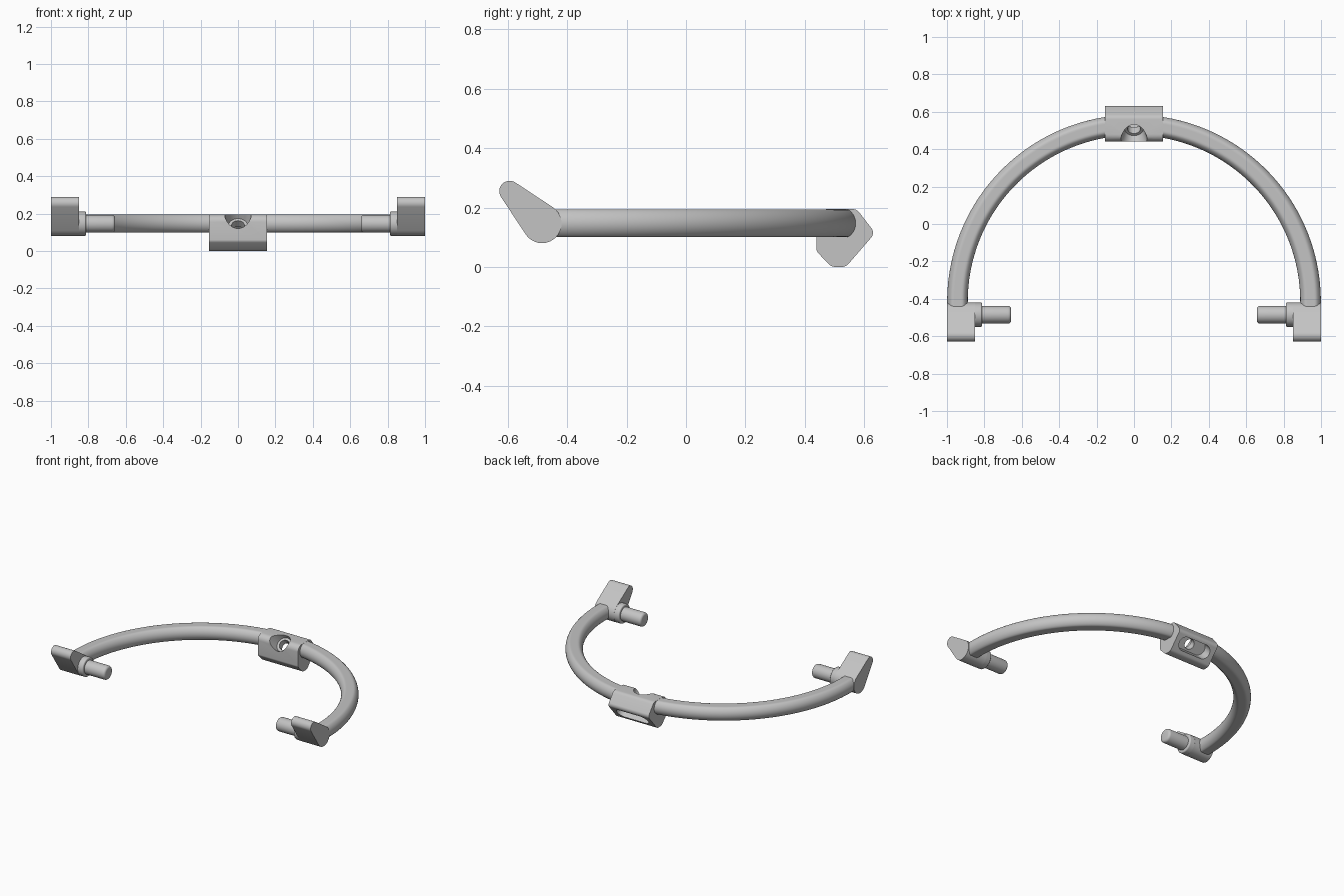
import bpy, bmesh, math
from mathutils import Matrix, Vector
from mathutils.geometry import convex_hull_2d

cube = bpy.data.objects.get("Cube")
if cube:
    bpy.data.objects.remove(cube)

grey = bpy.data.materials.new("light_grey")
grey.use_nodes = True
grey.diffuse_color = (0.55, 0.55, 0.55, 1)
for node in grey.node_tree.nodes:
    if node.type == "BSDF_PRINCIPLED":
        node.inputs["Base Color"].default_value = grey.diffuse_color


def frame(x_axis, y_axis, z_axis, origin):
    m = Matrix((x_axis, y_axis, z_axis)).transposed().to_4x4()
    m.translation = Vector(origin)
    return m


SIDE = frame((0, 1, 0), (0, 0, 1), (1, 0, 0), (0, 0, 0))  # profile in y, z; depth in x


def make(name, bm):
    bmesh.ops.recalc_face_normals(bm, faces=bm.faces[:])
    mesh = bpy.data.meshes.new(name)
    bm.to_mesh(mesh)
    bm.free()
    mesh.materials.append(grey)
    obj = bpy.data.objects.new(name, mesh)
    bpy.context.collection.objects.link(obj)
    return obj


def activate(obj):
    bpy.ops.object.select_all(action="DESELECT")
    obj.select_set(True)
    bpy.context.view_layer.objects.active = obj


def smooth(obj, mirrored=False):
    activate(obj)
    bpy.ops.object.shade_smooth_by_angle(angle=math.radians(28))
    if mirrored:
        obj.modifiers.new("mirror", "MIRROR")


def rounded_prism(name, circles, start, end, matrix):
    """Extrude the outline wrapped tightly around a set of circles."""
    pts = [Vector((u + r * math.cos(a), v + r * math.sin(a)))
           for u, v, r in circles
           for a in (math.tau * i / 32 for i in range(32))]
    outline = [pts[i] for i in convex_hull_2d(pts)]
    bm = bmesh.new()
    rings = [[bm.verts.new(matrix @ Vector((p.x, p.y, d))) for p in outline]
             for d in (start, end)]
    bridge(bm, rings)
    return make(name, bm)


def bridge(bm, rings):
    n = len(rings[0])
    for a, b in zip(rings, rings[1:]):
        for i in range(n):
            j = (i + 1) % n
            bm.faces.new((a[i], a[j], b[j], b[i]))
    bm.faces.new(rings[0])
    bm.faces.new(rings[-1])


def cone(name, r1, r2, start, end, matrix, bevel=0):
    """Cylinder or cone along local z, with an optional rounded start rim."""
    bm = bmesh.new()
    bmesh.ops.create_cone(bm, cap_ends=True, segments=48, radius1=r1, radius2=r2,
                          depth=end - start,
                          matrix=Matrix.Translation((0, 0, (start + end) / 2)))
    if bevel:
        rim = [e for e in bm.edges if all(v.co.z < start + 1e-4 for v in e.verts)]
        bmesh.ops.bevel(bm, geom=rim, offset=bevel, segments=4, profile=0.5,
                        affect="EDGES")
    bm.transform(matrix)
    return make(name, bm)


# Curved handle: round bar with flattened top and bottom, one half mirrored
R, TUBE, FLAT = 0.944, 0.055, 0.047
CENTRE = Vector((0, -0.415, 0.147))
section = []
for i in range(40):
    a = math.tau * i / 40
    z = max(-FLAT, min(FLAT, TUBE * math.sin(a)))
    section.append(Vector((R + TUBE * math.cos(a), 0, z)))
bm = bmesh.new()
rings = []
for k in range(41):
    turn = Matrix.Rotation(math.radians(-3 + 85 * k / 40), 3, "Z")
    rings.append([bm.verts.new(CENTRE + turn @ p) for p in section])
bridge(bm, rings)
smooth(make("curved_bar", bm), True)

# End lugs with collar and inward pin
HINGE = (-0.485, 0.146)
lug = rounded_prism("end_lug", [(*HINGE, 0.066), (-0.594, 0.255, 0.035)], 0.85, 1, SIDE)
smooth(lug, True)
pin_axis = SIDE @ Matrix.Translation((*HINGE, 0))
smooth(cone("pin_collar", 0.065, 0.065, 0.812, 0.9, pin_axis, 0.008), True)
smooth(cone("hinge_pin", 0.047, 0.047, 0.657, 0.9, pin_axis, 0.016), True)

# Middle block
block = rounded_prism("middle_block", [
    (0.46, 0.06, 0.02), (0.503, 0.03, 0.03), (0.525, 0.03, 0.03),
    (0.605, 0.115, 0.025), (0.56, 0.165, 0.03), (0.48, 0.155, 0.04)],
    -0.155, 0.155, SIDE)

# Slanted countersunk hole and the slot on the lower back face
s = math.sqrt(0.5)
SLANT = frame((1, 0, 0), (0, s, s), (0, -s, s), (0, 0.508, 0.138))
cutters = [
    rounded_prism("slot_cutter", [(-0.075, 0, 0.046), (0.075, 0, 0.046)],
                  -0.2, -0.045, SLANT),
    cone("countersink_cutter", 0.05, 0.09, 0, 0.14, SLANT),
    cone("hole_cutter", 0.034, 0.034, -0.1, 0.1, SLANT),
]
activate(block)
for cutter in cutters:
    mod = block.modifiers.new("cut", "BOOLEAN")
    mod.operation = "DIFFERENCE"
    mod.solver = "EXACT"
    mod.object = cutter
    bpy.ops.object.modifier_apply(modifier=mod.name)
for cutter in cutters:
    bpy.data.objects.remove(cutter)
smooth(block)
